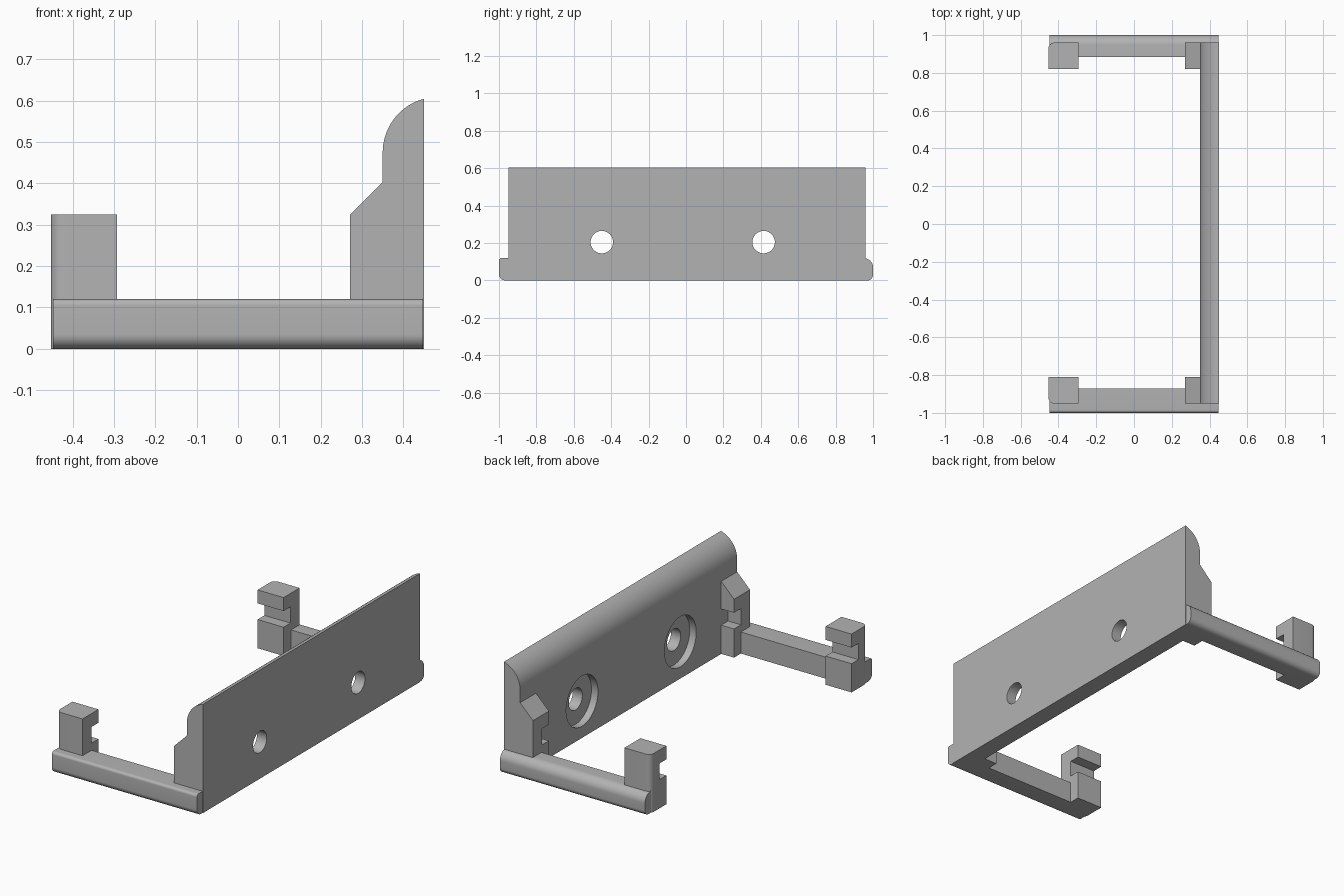
import bpy, bmesh, math
from mathutils import Matrix

cube = bpy.data.objects.get("Cube")
if cube:
    bpy.data.objects.remove(cube, do_unlink=True)

grey = bpy.data.materials.new("grey plastic")
grey.use_nodes = True
colour = (0.45, 0.45, 0.45, 1)
grey.diffuse_color = colour
grey.node_tree.nodes["Principled BSDF"].inputs["Base Color"].default_value = colour
parts = []


def finish(name, bm):
    bmesh.ops.recalc_face_normals(bm, faces=bm.faces)
    mesh = bpy.data.meshes.new(name)
    bm.to_mesh(mesh)
    bm.free()
    mesh.materials.append(grey)
    ob = bpy.data.objects.new(name, mesh)
    bpy.context.collection.objects.link(ob)
    parts.append(ob)
    return ob


def prism(points, start, end, along):
    """Extrude a profile along x (points are y, z) or along y (points are x, z)."""
    bm = bmesh.new()
    place = (lambda p: (start, *p)) if along == "x" else (lambda p: (p[0], start, p[1]))
    face = bm.faces.new([bm.verts.new(place(p)) for p in points])
    new = bmesh.ops.extrude_face_region(bm, geom=[face])["geom"]
    move = (end - start, 0, 0) if along == "x" else (0, end - start, 0)
    bmesh.ops.translate(bm, vec=move, verts=[v for v in new if isinstance(v, bmesh.types.BMVert)])
    return bm


def arc(cx, cz, r, a0, a1, steps=10):
    angles = [math.radians(a0 + (a1 - a0) * i / steps) for i in range(steps + 1)]
    return [(cx + r * math.cos(a), cz + r * math.sin(a)) for a in angles]


def rail(name, side, inner, outer, low, high):
    """Side bar with rounded outer edges."""
    pts = [(inner, 0)] + arc(outer - low, low, low, -90, 0)
    pts += arc(outer - high, 0.12 - high, high, 0, 90) + [(inner, 0.12)]
    finish(name, prism([(side * y, z) for y, z in pts], -0.447, 0.447, "x"))


def notched(side, inner, outer, top, x0, x1):
    """Upright with a square notch in its inner face."""
    deep = inner + 0.06
    pts = [(outer, 0), (inner, 0), (inner, 0.16), (deep, 0.16),
           (deep, 0.25), (inner, 0.25), (inner, top), (outer, top)]
    return prism([(side * y, z) for y, z in pts], x0, x1, "x")


# Back plate with a rounded top
profile = [(0.35, 0), (0.45, 0), (0.45, 0.605)] + arc(0.4845, 0.475, 0.1345, 105, 180, 16)
plate = finish("back_plate", prism(profile, -0.95, 0.96, "y"))

# Screw holes with counterbores
cutters = []
for y in (-0.45, 0.415):
    for radius, x, depth in ((0.06, 0.4, 0.4), (0.14, 0.34, 0.1)):
        bm = bmesh.new()
        turn = Matrix.Translation((x, y, 0.205)) @ Matrix.Rotation(math.pi / 2, 4, "Y")
        bmesh.ops.create_cone(bm, cap_ends=True, segments=48, radius1=radius,
                              radius2=radius, depth=depth, matrix=turn)
        cutter = finish("hole_cutter", bm)
        cutter.hide_render = True
        parts.remove(cutter)
        cutters.append(cutter)
        mod = plate.modifiers.new("hole", "BOOLEAN")
        mod.operation = "DIFFERENCE"
        mod.solver = "EXACT"
        mod.object = cutter
bpy.context.view_layer.update()
drilled = plate.evaluated_get(bpy.context.evaluated_depsgraph_get())
cut_mesh = bpy.data.meshes.new_from_object(drilled)
plate.modifiers.clear()
plate.data = cut_mesh
for cutter in cutters:
    bpy.data.objects.remove(cutter, do_unlink=True)

# Side rails
rail("front_rail", -1, 0.87, 1.0, 0.035, 0.015)
rail("rear_rail", 1, 0.885, 1.0, 0.03, 0.05)

for label, side, inner, outer in (("front", -1, 0.81, 0.95), ("rear", 1, 0.82, 0.96)):
    # End posts, rounded on the outer upright edge
    bm = notched(side, inner, outer, 0.325, -0.453, -0.293)
    edges = [e for e in bm.edges if all(v.co.x < -0.45 and abs(v.co.y) > outer - 0.001
                                        for v in e.verts)]
    bmesh.ops.bevel(bm, geom=edges, offset=0.03, segments=6, profile=0.5, affect="EDGES")
    finish(label + "_end_post", bm)

    # Brackets against the plate, with a sloped top
    bm = notched(side, inner, outer, 0.405, 0.271, 0.351)
    for v in bm.verts:
        if v.co.x < 0.3 and v.co.z > 0.4:
            v.co.z = 0.325
    finish(label + "_plate_bracket", bm)

# Smooth the curved surfaces
bpy.ops.object.select_all(action="DESELECT")
for ob in parts:
    ob.select_set(True)
bpy.context.view_layer.objects.active = plate
bpy.ops.object.shade_smooth_by_angle(angle=math.radians(30))
